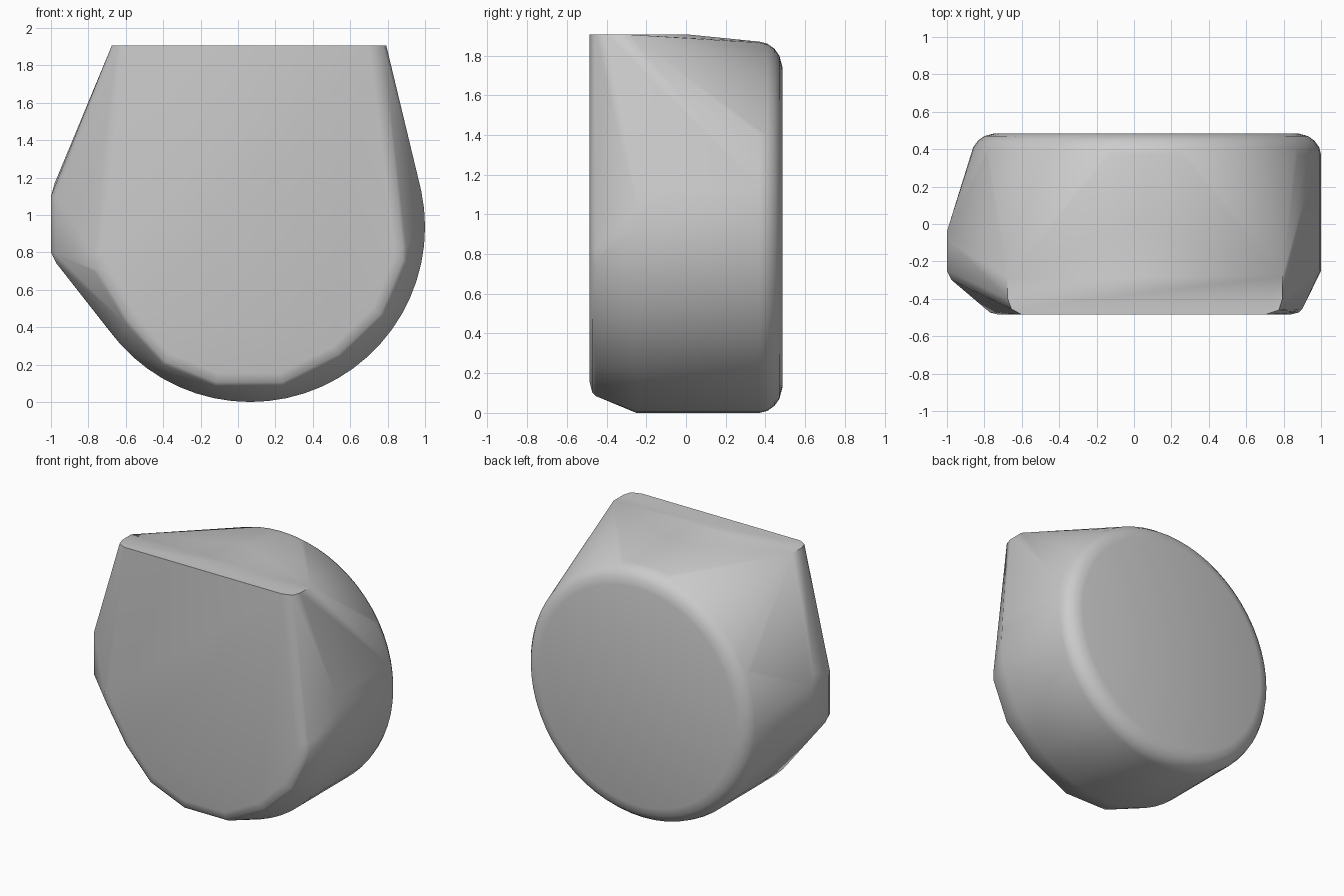
import bpy
import bmesh
from math import cos, sin, radians
from mathutils import Vector

cube = bpy.data.objects.get("Cube")
if cube:
    bpy.data.objects.remove(cube)

CX, CZ, R = 0.065, 0.935, 0.935


def arc(radius, y, start=0, end=360, step=6):
    """Points along an arc around the barrel axis, angles in degrees."""
    return [Vector((CX + radius * cos(radians(a)), y, CZ + radius * sin(radians(a))))
            for a in range(start, end + 1, step)]


points = []

# Round back with a softened rim
for radius, y in ((R, 0.37), (0.925, 0.41), (0.90, 0.445), (0.865, 0.47), (0.81, 0.485)):
    points += arc(radius, y)

# Lower barrel, running forward to the chamfer
points += arc(R, -0.25, 222, 372)

# Faceted front plate, with a narrow softened edge
rim = [(0.90, 0.83), (0.90, 0.75), (0.78, 0.46), (0.55, 0.24), (0.24, 0.085),
       (-0.12, 0.085), (-0.40, 0.20), (-0.60, 0.42), (-0.77, 0.70), (-0.79, 0.78)]
for x, z in rim:
    outer = Vector((x, -0.455, z))
    inward = (Vector((CX, -0.455, CZ)) - outer).normalized()
    points += [outer, outer + inward * 0.02 + Vector((0, -0.018, 0)),
               outer + inward * 0.07 + Vector((0, -0.03, 0))]

# Flat top edge
TOP = 1.905
for x, y in ((-0.60, -0.485), (-0.655, -0.455), (-0.675, -0.40), (-0.675, -0.29),
             (0.70, -0.485), (0.775, -0.46), (0.793, -0.40), (0.793, -0.28), (0.06, 0.02)):
    points.append(Vector((x, y, TOP)))

# Side bulge
for z in (0.80, 1.10):
    points += [Vector((-1, -0.04, z)), Vector((-1, -0.25, z))]
points += [Vector((-0.97, -0.25, 0.74)), Vector((-0.975, -0.30, 0.79)),
           Vector((-0.975, -0.30, 1.10)), Vector((-0.98, -0.10, 1.17))]

# Wrap all sections in one skin
bm = bmesh.new()
for p in points:
    bm.verts.new(p)
hull = bmesh.ops.convex_hull(bm, input=bm.verts)
loose = {g for g in hull["geom_interior"] + hull["geom_unused"]
         if isinstance(g, bmesh.types.BMVert)}
bmesh.ops.delete(bm, geom=list(loose), context='VERTS')
bmesh.ops.dissolve_limit(bm, angle_limit=radians(0.5), verts=bm.verts, edges=bm.edges)
bmesh.ops.recalc_face_normals(bm, faces=bm.faces)
mesh = bpy.data.meshes.new("rounded_body")
bm.to_mesh(mesh)
bm.free()
body = bpy.data.objects.new("rounded_body", mesh)
bpy.context.collection.objects.link(body)

# Plain grey finish
grey = bpy.data.materials.new("light_grey")
grey.use_nodes = True
colour = (0.6, 0.6, 0.6, 1)
grey.diffuse_color = colour
grey.node_tree.nodes["Principled BSDF"].inputs["Base Color"].default_value = colour
mesh.materials.append(grey)

bpy.ops.object.select_all(action='DESELECT')
body.select_set(True)
bpy.context.view_layer.objects.active = body
bpy.ops.object.shade_smooth_by_angle(angle=radians(30))
